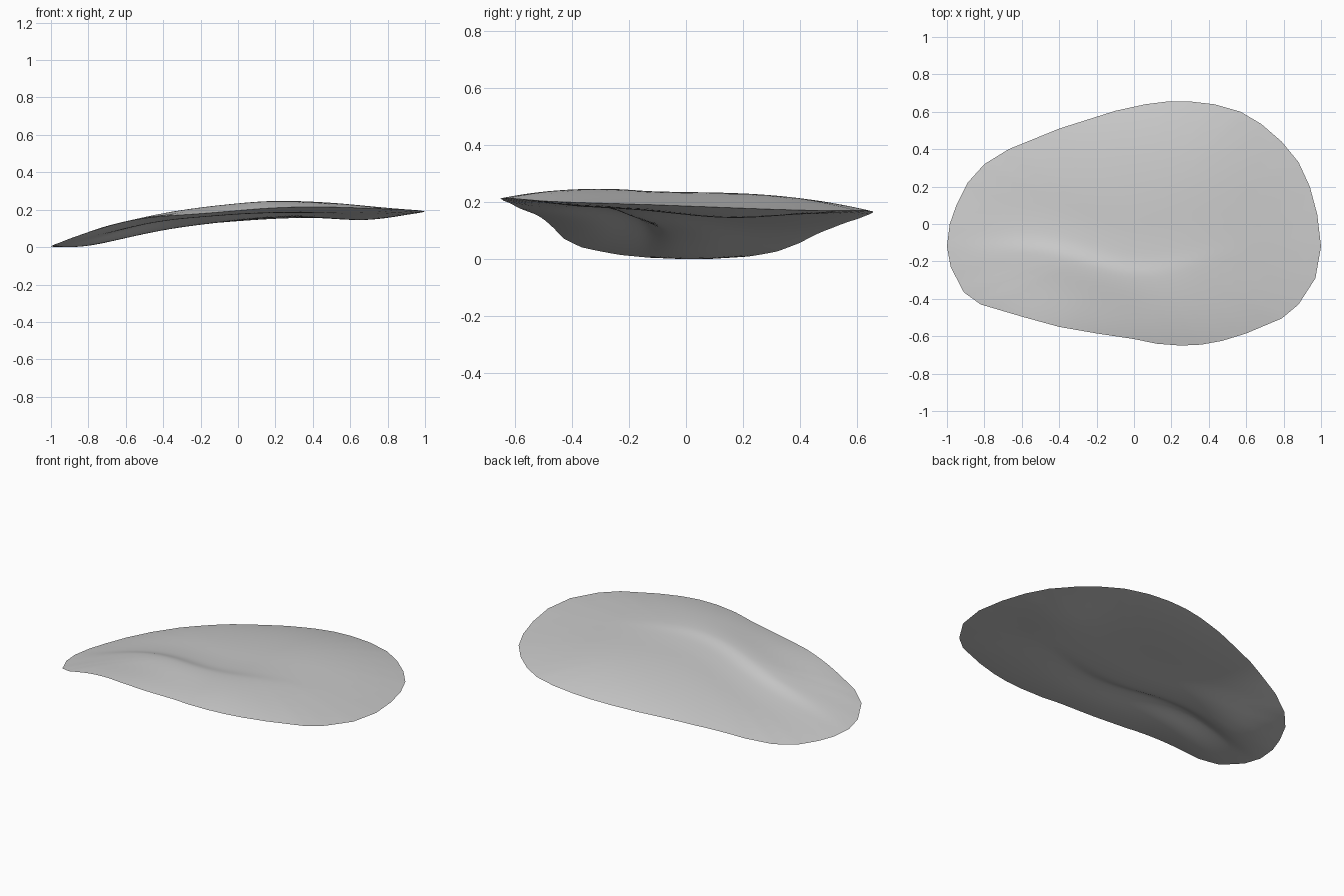
import bpy, math
from mathutils import Vector

cube = bpy.data.objects.get("Cube")
if cube:
    bpy.data.objects.remove(cube, do_unlink=True)

# Plan outline of the shell, counter-clockwise
OUTLINE = [(-1, -.12), (-.98, -.23), (-.91, -.365), (-.82, -.43), (-.6, -.495), (-.4, -.55),
           (-.2, -.585), (0, -.615), (.12, -.64), (.25, -.65), (.36, -.645), (.47, -.625),
           (.6, -.585), (.79, -.505), (.88, -.43), (.97, -.29), (1, -.12), (.98, .05),
           (.94, .2), (.88, .33), (.79, .44), (.68, .535), (.57, .6), (.43, .64), (.3, .655),
           (.18, .655), (.06, .64), (-.1, .605), (-.4, .51), (-.67, .4), (-.8, .32),
           (-.89, .22), (-.95, .1), (-.985, 0)]
STEPS = 4
RINGS = 28
CENTRE = Vector((0, -.05))


def resample(points, steps):
    """Split every outline edge into equal steps."""
    result = []
    for index, point in enumerate(points):
        start = Vector(point)
        end = Vector(points[(index + 1) % len(points)])
        result += [start.lerp(end, step / steps) for step in range(steps)]
    return result


def bump(distance, width):
    return math.exp(-(distance / width) ** 2)


def mound(x, y, centre_x, centre_y, width):
    return bump(math.hypot(x - centre_x, y - centre_y), width)


def rim_height(x, y):
    """Curved, tilted sheet that carries the rim, cupped at the low end."""
    arch = .186 + .102 * x - .133 * x**2 - .007 * x**3 + .053 * x**4
    cup = bump(x + .65, .35) * (.005 - .026 * y + .127 * y**2)
    return arch - .035 * y + cup


def crease(x, y):
    """Winding ridge, gentle in front and steep behind, with a hollow at its back."""
    path = -.185 - .09 * math.cos(math.pi * (x - .05) / .8) * bump(x - .05, .8)
    offset = y - path
    width = .15 if offset < 0 else .06
    fade = bump(x + .35, .55)
    return fade * (bump(offset, width) - .35 * bump(offset - .2, .14))


def top_height(x, y, r):
    dome = .04 * (1 - .3 * bump(x - .9, .3))
    dome += .008 * mound(x, y, .2, -.45, .22) + .01 * mound(x, y, .35, .25, .38)
    return rim_height(x, y) + dome * (1 - r**3.5) + .017 * crease(x, y) * (1 - r**4)


def bottom_height(x, y, r):
    belly = .026 - .014 * bump(x + .4, .28)
    belly += .028 * mound(x, y, .72, .17, .24) + .022 * mound(x, y, -.9, .05, .2)
    return rim_height(x, y) + (1 - r**4) * (.033 * crease(x, y) - belly)


# Concentric rings shared at the rim, one sheet above and one below
rim = resample(OUTLINE, STEPS)
count = len(rim)
verts = [(p.x, p.y, rim_height(p.x, p.y)) for p in rim]
faces = []
for height, upper in ((top_height, True), (bottom_height, False)):
    outer = list(range(count))
    for ring in range(RINGS - 1, 0, -1):
        r = ring / RINGS
        inner = list(range(len(verts), len(verts) + count))
        for p in rim:
            q = CENTRE.lerp(p, r)
            verts.append((q.x, q.y, height(q.x, q.y, r)))
        for i in range(count):
            j = (i + 1) % count
            quad = (outer[i], outer[j], inner[j], inner[i])
            faces.append(quad if upper else quad[::-1])
        outer = inner
    middle = len(verts)
    verts.append((CENTRE.x, CENTRE.y, height(CENTRE.x, CENTRE.y, 0)))
    for i in range(count):
        tri = (outer[i], outer[(i + 1) % count], middle)
        faces.append(tri if upper else tri[::-1])

# Rest the lowest point on the ground
lowest = min(v[2] for v in verts)
mesh = bpy.data.meshes.new("curved_shell")
mesh.from_pydata([(x, y, z - lowest) for x, y, z in verts], [], faces)
shell = bpy.data.objects.new("curved_shell", mesh)
bpy.context.collection.objects.link(shell)

# Plain grey surface
grey = bpy.data.materials.new("plain_grey")
grey.use_nodes = True
colour = (.6, .6, .6, 1)
grey.diffuse_color = colour
grey.node_tree.nodes["Principled BSDF"].inputs["Base Color"].default_value = colour
mesh.materials.append(grey)

# Smooth sheets with a crisp rim
bpy.context.view_layer.objects.active = shell
shell.select_set(True)
bpy.ops.object.shade_smooth_by_angle(angle=math.radians(40))
